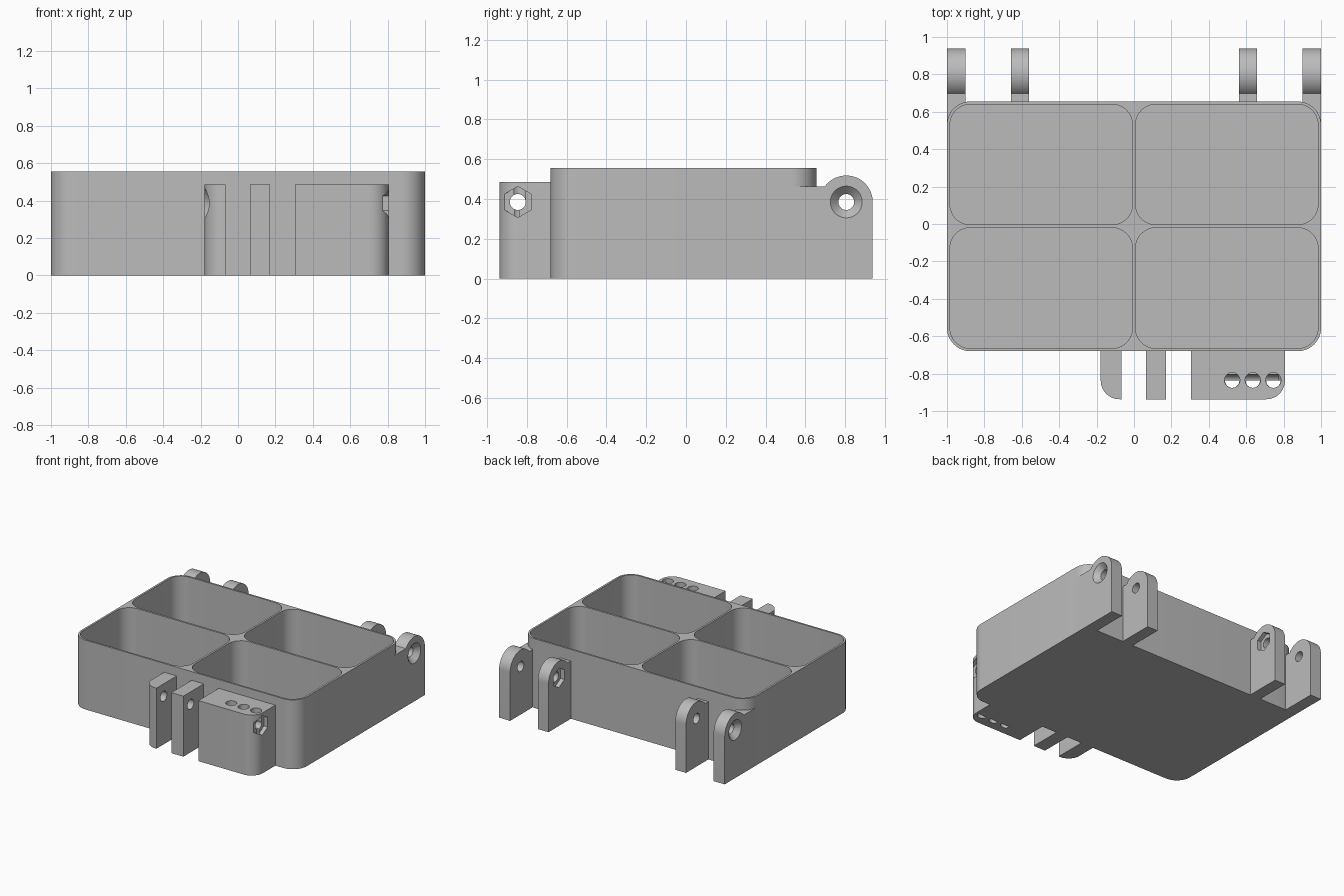
import bpy
import bmesh
from math import sin, cos, pi

if "Cube" in bpy.data.objects:
    bpy.data.objects.remove(bpy.data.objects["Cube"])

grey = bpy.data.materials.new("plain grey")
grey.use_nodes = True
grey.diffuse_color = (0.5, 0.5, 0.5, 1)
grey.node_tree.nodes["Principled BSDF"].inputs["Base Color"].default_value = (0.5, 0.5, 0.5, 1)


def arc(u, v, r, start, end, n):
    """Points along an arc, ends included."""
    angles = [start + (end - start) * i / n for i in range(n + 1)]
    return [(u + r * cos(a), v + r * sin(a)) for a in angles]


def circle(u, v, r, n=32, turn=0.0):
    return arc(u, v, r, turn, turn + 2 * pi, n)[:-1]


def rounded(u0, v0, u1, v1, radii, n=12):
    """Rectangle with a radius per corner, anticlockwise from (u0, v0)."""
    corners = [(u0, v0, 1, 1), (u1, v0, -1, 1), (u1, v1, -1, -1), (u0, v1, 1, -1)]
    pts = []
    for k, ((u, v, du, dv), r) in enumerate(zip(corners, radii)):
        start = pi + k * pi / 2
        pts += arc(u + du * r, v + dv * r, r, start, start + pi / 2, n) if r else [(u, v)]
    return pts


def loft(name, axis, a, b, ring_a, ring_b=None):
    """Solid between two rings at a and b along the x or z axis."""
    place = {"x": lambda p, h: (h, p[0], p[1]), "z": lambda p, h: (p[0], p[1], h)}[axis]
    bm = bmesh.new()
    low = [bm.verts.new(place(p, a)) for p in ring_a]
    high = [bm.verts.new(place(p, b)) for p in (ring_b or ring_a)]
    bm.faces.new(low)
    bm.faces.new(high)
    for i in range(len(low)):
        j = (i + 1) % len(low)
        bm.faces.new((low[i], low[j], high[j], high[i]))
    bmesh.ops.recalc_face_normals(bm, faces=bm.faces)
    mesh = bpy.data.meshes.new(name)
    bm.to_mesh(mesh)
    bm.free()
    mesh.materials.append(grey)
    obj = bpy.data.objects.new(name, mesh)
    bpy.context.collection.objects.link(obj)
    return obj


def activate(obj):
    bpy.ops.object.select_all(action="DESELECT")
    obj.select_set(True)
    bpy.context.view_layer.objects.active = obj


def cut(obj, cutters):
    activate(obj)
    for c in cutters:
        c.hide_render = True
        mod = obj.modifiers.new("cut", "BOOLEAN")
        mod.operation = "DIFFERENCE"
        mod.solver = "EXACT"
        mod.object = c
        bpy.ops.object.modifier_apply(modifier=mod.name)


def countersink(x, side, y):
    """Cone cutter opening outwards at x, towards side."""
    return loft("countersink_cutter", "x", x + side * 0.02, x - side * 0.05,
                circle(y, PIN_Z, 0.10), circle(y, PIN_Z, 0.03))


def nut_pocket(x, side, y):
    return loft("nut_cutter", "x", x + side * 0.03, x - side * 0.033,
                circle(y, PIN_Z, 0.078, 6, pi / 2))


PIN_Z = 0.385
HINGE_Y = 0.805
LATCH_Y = -0.845
BACK = 0.655
FRONT = -0.68

# Tray with four rounded compartments
tray = loft("tray", "z", 0, 0.555, rounded(-1, FRONT, 1, BACK, [0.125] * 4))
pockets = []
for x0, x1 in ((-0.984, -0.008), (0.008, 0.984)):
    for y0, y1 in ((-0.665, -0.02), (-0.004, 0.64)):
        pockets.append(loft("compartment_cutter", "z", 0.02, 0.7,
                            rounded(x0, y0, x1, y1, [0.11] * 4)))
cut(tray, pockets)
parts = [tray]


# Hinge lugs on the back
def lug_profile(start):
    shoulder = 0.463
    return ([(start, 0), (0.938, 0)] + arc(HINGE_Y, PIN_Z, 0.133, 0, pi - 0.627, 28)
            + [(start, shoulder)])


hinge_bore = loft("hinge_bore_cutter", "x", -1.2, 1.2, circle(HINGE_Y, PIN_Z, 0.04))
helpers = pockets + [hinge_bore]
for side, word in ((1, "left"), (-1, "right")):
    outer = loft("outer_hinge_lug_" + word, "x", side * 0.902, side, lug_profile(0.53))
    sink = countersink(side, side, HINGE_Y)
    cut(outer, pockets + [hinge_bore, sink])
    inner = loft("inner_hinge_lug_" + word, "x", side * 0.562, side * 0.657, lug_profile(0.648))
    nut = nut_pocket(side * 0.562, -side, HINGE_Y)
    cut(inner, [hinge_bore, nut])
    parts += [outer, inner]
    helpers += [sink, nut]

# Latch lugs and block on the front
latch_bore = loft("latch_bore_cutter", "x", -0.4, 1.0, circle(LATCH_Y, PIN_Z, 0.04))
sink = countersink(-0.178, -1, LATCH_Y)
nut = nut_pocket(0.807, 1, LATCH_Y)
helpers += [latch_bore, sink, nut]

# Three vertical holes, narrowing to half-round drains below the bore
holes = []
for x in (0.525, 0.635, 0.745):
    holes.append(loft("hole_cutter", "z", PIN_Z, 0.6, circle(x, -0.835, 0.041)))
    holes.append(loft("drain_cutter", "z", -0.1, 0.40, arc(x, -0.838, 0.038, pi, 2 * pi, 16)))
helpers += holes

latch_specs = [
    ("latch_end_lug", -0.178, -0.067, [0.1, 0, 0, 0], [latch_bore, sink]),
    ("latch_middle_lug", 0.065, 0.172, [0, 0, 0, 0], [latch_bore]),
    ("latch_block", 0.305, 0.807, [0, 0.1, 0, 0], [latch_bore, nut] + holes),
]
for name, x0, x1, radii, cutters in latch_specs:
    part = loft(name, "z", 0, 0.485, rounded(x0, -0.937, x1, FRONT + 0.008, radii))
    cut(part, cutters)
    parts.append(part)

# Remove helpers, then shade
for h in helpers:
    bpy.data.objects.remove(h)
for part in parts:
    activate(part)
    bpy.ops.object.shade_smooth_by_angle(angle=pi / 6)
